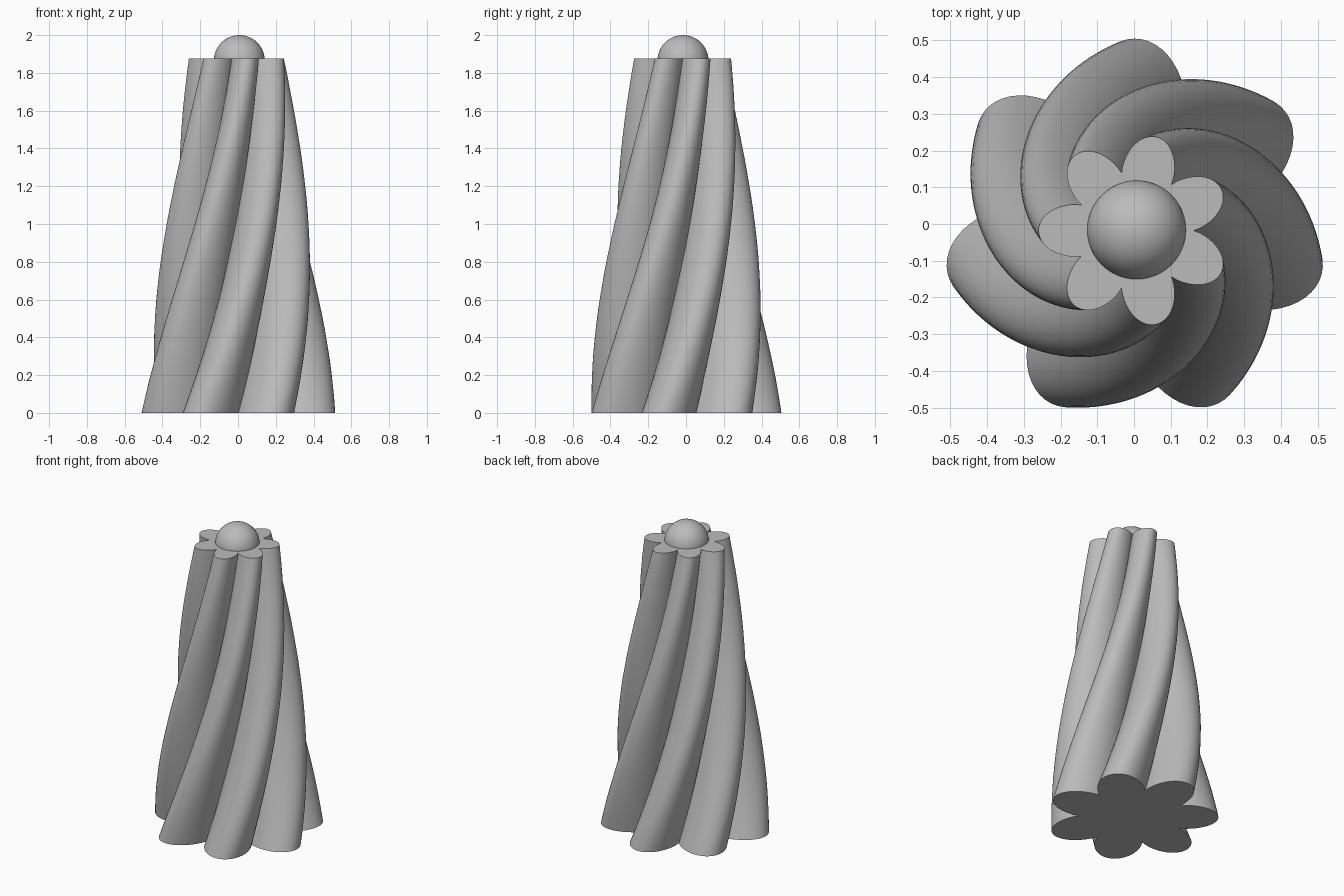
import bpy, bmesh, math

if "Cube" in bpy.data.objects:
    bpy.data.objects.remove(bpy.data.objects["Cube"])

LOBES, PER_LOBE, RINGS = 7, 24, 72
HEIGHT = 1.875
CX, CY = 0.002, -0.018

grey = bpy.data.materials.new("plain grey")
grey.diffuse_color = (0.5, 0.5, 0.5, 1)
grey.use_nodes = True
grey.node_tree.nodes["Principled BSDF"].inputs["Base Color"].default_value = grey.diffuse_color


def finish(obj):
    obj.data.materials.append(grey)
    bpy.ops.object.select_all(action='DESELECT')
    obj.select_set(True)
    bpy.context.view_layer.objects.active = obj
    bpy.ops.object.shade_smooth_by_angle(angle=math.radians(35))


def lobed_radius(a):
    # one rounded petal per seventh of a turn, with sharp valleys between
    return 0.615 + 0.385 * abs(math.cos(LOBES / 2 * a)) ** 0.88


# Twisted, tapered column: seven lobes turning a quarter turn on the way up
bm = bmesh.new()
n = LOBES * PER_LOBE
rings = []
for k in range(RINGS + 1):
    t = k / RINGS
    size = 0.523 + (0.262 - 0.523) * t
    turn = math.pi / 2 * (1 + t)
    ring = []
    for i in range(n):
        a = 2 * math.pi * i / n
        r = size * lobed_radius(a)
        ring.append(bm.verts.new((CX + r * math.cos(a + turn),
                                  CY + r * math.sin(a + turn), HEIGHT * t)))
    rings.append(ring)
for lo, hi in zip(rings, rings[1:]):
    for i in range(n):
        j = (i + 1) % n
        bm.faces.new((lo[i], lo[j], hi[j], hi[i]))
bm.faces.new(rings[0][::-1])
bm.faces.new(rings[-1])
mesh = bpy.data.meshes.new("twisted_column")
bm.to_mesh(mesh)
bm.free()
column = bpy.data.objects.new("twisted_column", mesh)
bpy.context.collection.objects.link(column)
finish(column)

# Round knob set into the top
bpy.ops.mesh.primitive_uv_sphere_add(segments=48, ring_count=24, radius=0.135,
                                     location=(0.007, -0.016, 1.865))
knob = bpy.context.object
knob.name = "top_knob"
finish(knob)
